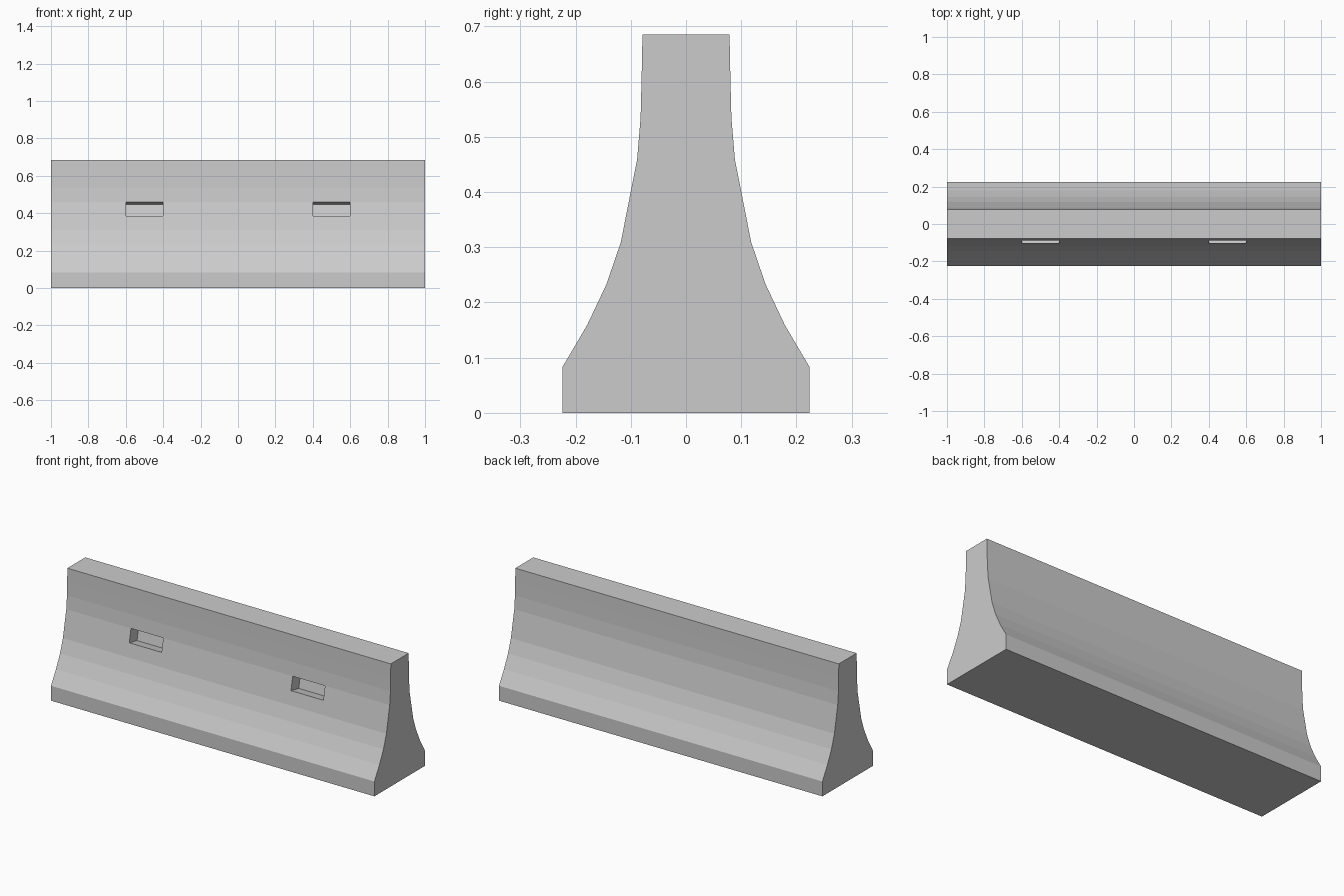
import bpy, bmesh

if "Cube" in bpy.data.objects:
    bpy.data.objects.remove(bpy.data.objects["Cube"])

# Half cross-section (half width, height), bottom to top
half = [(0.2237, 0.0), (0.2237, 0.083), (0.179, 0.159), (0.144, 0.233),
        (0.118, 0.309), (0.1033, 0.384), (0.0885, 0.459), (0.0822, 0.534),
        (0.0803, 0.61), (0.0788, 0.685)]
profile = [(-y, z) for y, z in half] + [(y, z) for y, z in reversed(half)]
stations = [-1.0, -0.6, -0.4, 0.4, 0.6, 1.0]
POCKET_DEPTH = 0.07
POCKET_ROW = 5

bm = bmesh.new()
rings = [[bm.verts.new((x, y, z)) for y, z in profile] for x in stations]
n = len(profile)

# Barrier skin, keeping the two pocket faces
pockets = []
for s, (a, b) in enumerate(zip(rings, rings[1:])):
    for i in range(n):
        j = (i + 1) % n
        face = bm.faces.new((a[i], b[i], b[j], a[j]))
        if i == POCKET_ROW and s in (1, 3):
            pockets.append(face)

# End caps
bm.faces.new(rings[0])
bm.faces.new(rings[-1][::-1])
bmesh.ops.recalc_face_normals(bm, faces=bm.faces[:])
bm.normal_update()

# Forklift pockets pushed in along the face normal
for face in pockets:
    offset = -face.normal.copy() * POCKET_DEPTH
    inner = bmesh.ops.extrude_discrete_faces(bm, faces=[face])["faces"][0]
    bmesh.ops.translate(bm, verts=inner.verts[:], vec=offset)
bmesh.ops.recalc_face_normals(bm, faces=bm.faces[:])

mesh = bpy.data.meshes.new("concrete_barrier")
bm.to_mesh(mesh)
bm.free()
obj = bpy.data.objects.new("concrete_barrier", mesh)
bpy.context.collection.objects.link(obj)
